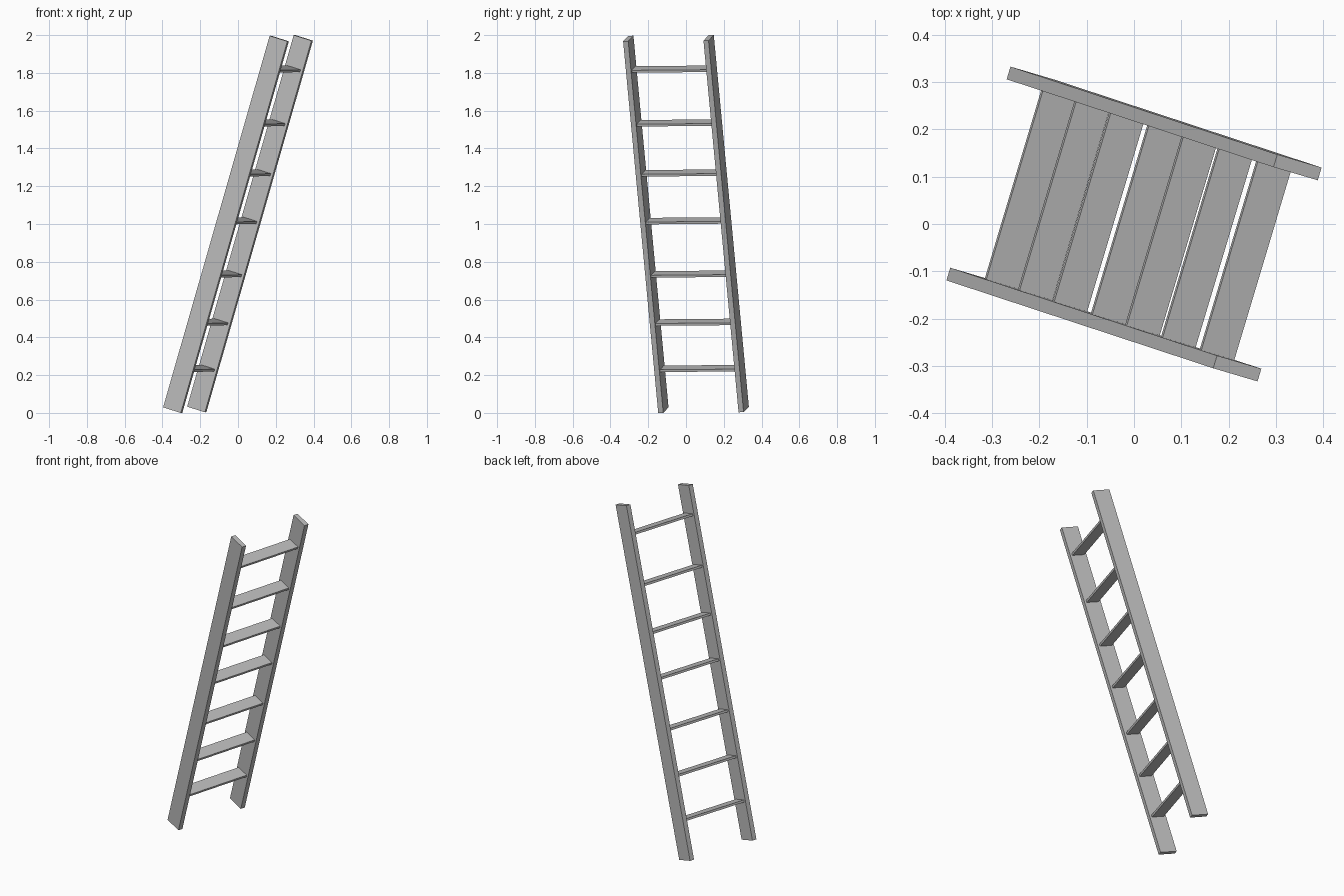
import bpy
from mathutils import Vector, Matrix

cube = bpy.data.objects.get("Cube")
if cube:
    bpy.data.objects.remove(cube, do_unlink=True)

# Single plain grey
grey = bpy.data.materials.new("plain_grey")
grey.use_nodes = True
colour = (0.5, 0.5, 0.5, 1)
grey.diffuse_color = colour
grey.node_tree.nodes["Principled BSDF"].inputs["Base Color"].default_value = colour

# Ladder frame: along the rails, across the rungs, and through the rail width
along = Vector((0.565, -0.186, 1.97)).normalized()
across = Vector((0.287, 0.958, 0.008))
across = (across - along * across.dot(along)).normalized()
depth = across.cross(along).normalized()
frame = Matrix((depth, across, along)).transposed().to_4x4()
frame.translation = (0, 0, 1)

RAIL_LENGTH, RAIL_WIDTH, RAIL_THICK = 2.055, 0.102, 0.028
RAIL_OFFSET = 0.222


def plank(name, centre, size):
    """Box given in the ladder's own leaning frame."""
    bpy.ops.mesh.primitive_cube_add(size=1)
    obj = bpy.context.object
    obj.name = name
    obj.data.transform(frame @ Matrix.Translation(centre) @ Matrix.Diagonal((*size, 1)))
    obj.data.materials.append(grey)
    return obj


# Side rails
for name, side in (("front_rail", -1), ("back_rail", 1)):
    plank(name, (0, side * RAIL_OFFSET, 0), (RAIL_WIDTH, RAIL_THICK, RAIL_LENGTH))

# Flat rungs, unevenly spaced by height
rung_length = 2 * RAIL_OFFSET - RAIL_THICK + 0.004
for i, height in enumerate((0.235, 0.48, 0.735, 1.017, 1.27, 1.535, 1.82)):
    plank(f"rung_{i + 1}", (0, 0, (height - 1) / along.z), (0.076, rung_length, 0.013))
